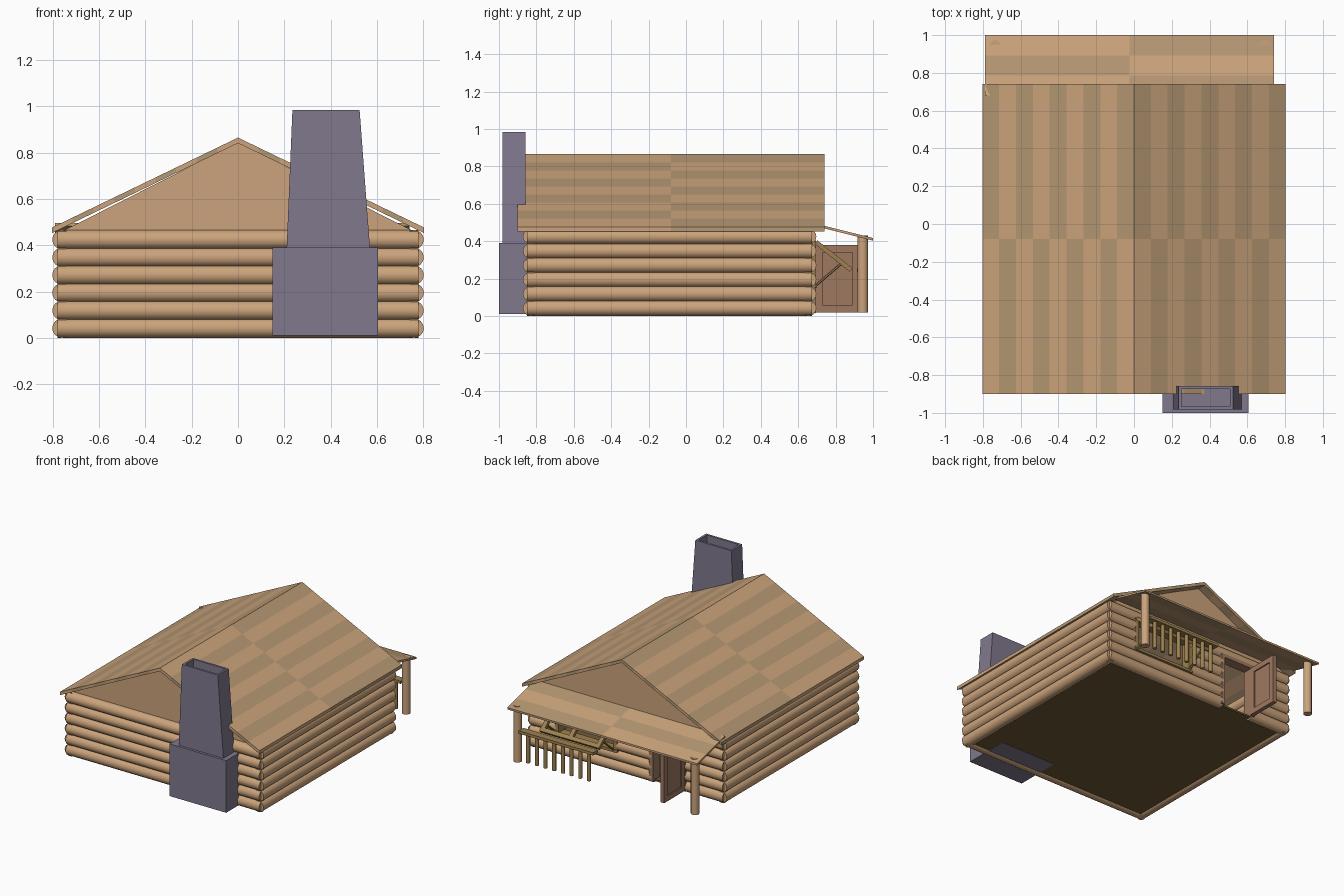
import bpy, bmesh, math
from mathutils import Vector, Matrix

if "Cube" in bpy.data.objects:
    bpy.data.objects.remove(bpy.data.objects["Cube"])


def material(name, rgb):
    m = bpy.data.materials.new(name)
    m.diffuse_color = (*rgb, 1)
    m.use_nodes = True
    m.node_tree.nodes["Principled BSDF"].inputs["Base Color"].default_value = m.diffuse_color
    return m


LOG = material("log_wood", (0.60, 0.37, 0.20))
LIGHT = material("light_shingle", (0.60, 0.37, 0.20))
DARK = material("dark_shingle", (0.46, 0.31, 0.17))
STONE = material("stone", (0.22, 0.19, 0.27))
DOOR = material("door_wood", (0.34, 0.19, 0.12))
TRIM = material("trim_wood", (0.34, 0.22, 0.08))
FLOOR = material("floor_wood", (0.16, 0.10, 0.04))


def finish(bm, name, *mats):
    bmesh.ops.recalc_face_normals(bm, faces=bm.faces)
    me = bpy.data.meshes.new(name)
    bm.to_mesh(me)
    bm.free()
    for m in mats:
        me.materials.append(m)
    ob = bpy.data.objects.new(name, me)
    bpy.context.collection.objects.link(ob)
    return ob


def add_box(bm, lo, hi):
    lo, hi = Vector(lo), Vector(hi)
    mat = Matrix.Translation((lo + hi) / 2) @ Matrix.Diagonal((*(hi - lo), 1))
    return bmesh.ops.create_cube(bm, size=1, matrix=mat)["verts"]


def boxes(name, mat, *pairs):
    bm = bmesh.new()
    for lo, hi in pairs:
        add_box(bm, lo, hi)
    return finish(bm, name, mat)


def rods(name, mat, r, sides, *pairs):
    bm = bmesh.new()
    for p, q in pairs:
        p, q = Vector(p), Vector(q)
        d = q - p
        m = Matrix.Translation((p + q) / 2) @ d.to_track_quat("Z", "Y").to_matrix().to_4x4()
        bmesh.ops.create_cone(bm, cap_ends=True, segments=sides, radius1=r, radius2=r,
                              depth=d.length, matrix=m)
    for f in bm.faces:
        f.smooth = sides > 6 and len(f.verts) == 4
    return finish(bm, name, mat)


def checker_slab(name, corner, u, v, nu, nv, thick):
    """Roof slab spanned by u and v, checkered in nu x nv cells."""
    corner, u, v = Vector(corner), Vector(u), Vector(v)
    bm = bmesh.new()
    g = [[bm.verts.new(corner + u * (i / nu) + v * (j / nv)) for j in range(nv + 1)]
         for i in range(nu + 1)]
    for i in range(nu):
        for j in range(nv):
            f = bm.faces.new((g[i][j], g[i + 1][j], g[i + 1][j + 1], g[i][j + 1]))
            f.material_index = (i + j) % 2
    ext = bmesh.ops.extrude_face_region(bm, geom=bm.faces[:], use_keep_orig=True)
    for w in ext["geom"]:
        if isinstance(w, bmesh.types.BMVert):
            w.co.z -= thick
    return finish(bm, name, LIGHT, DARK)


# Log walls: six stacked logs per side
X, YF, YB, R, N = 0.76, -0.83, 0.655, 0.042, 6
zs = [0.042 + i * 0.0765 for i in range(N)]
for name, x in (("left_wall_logs", -X), ("right_wall_logs", X)):
    rods(name, LOG, R, 16, *[((x, YF - 0.02, z), (x, YB + 0.02, z)) for z in zs])
rods("front_wall_logs", LOG, R, 16, *[((-X - 0.02, YF, z), (X + 0.02, YF, z)) for z in zs])

# Back wall logs leave gaps for the doorway and the window
E, D0, D1, W0, W1 = X + 0.02, -0.46, -0.21, 0.08, 0.56
back = []
for i, z in enumerate(zs):
    if i == N - 1:
        spans = [(-E, E)]
    elif i < 2:
        spans = [(-E, D0), (D1, E)]
    else:
        spans = [(-E, D0), (D1, W0), (W1, E)]
    back += [((a, YB, z), (b, YB, z)) for a, b in spans]
rods("back_wall_logs", LOG, R, 16, *back)

# Floor
boxes("floor", FLOOR, ((-0.77, -0.84, 0.012), (0.77, 0.67, 0.025)))

# Gables
for name, y in (("front_gable", YF), ("back_gable", YB)):
    bm = bmesh.new()
    f = bm.faces.new([bm.verts.new(p) for p in
                      ((-0.77, y, 0.455), (0.77, y, 0.455), (0, y, 0.845))])
    ext = bmesh.ops.extrude_face_region(bm, geom=[f], use_keep_orig=True)
    bmesh.ops.translate(bm, vec=(0, 0.02, 0),
                        verts=[v for v in ext["geom"] if isinstance(v, bmesh.types.BMVert)])
    finish(bm, name, LOG)

# Main roof and porch roof
for name, s in (("left_roof", -1), ("right_roof", 1)):
    checker_slab(name, (0, -0.9, 0.865), (s * 0.803, 0, -0.388), (0, 1.64, 0), 9, 2, 0.024)
checker_slab("porch_roof", (-0.79, 0.68, 0.497), (1.53, 0, 0), (0, 0.32, -0.08), 2, 3, 0.014)

# Chimney: block base and tapered, hollow stack
boxes("chimney_base", STONE, ((0.15, -1.0, 0.01), (0.605, -0.66, 0.39)))
bm = bmesh.new()
for v in add_box(bm, (0.21, -0.982, 0.385), (0.57, -0.857, 0.985)):
    if v.co.z > 0.9:
        v.co.x = 0.235 if v.co.x < 0.4 else 0.525
top = max(bm.faces, key=lambda f: f.calc_center_median().z)
bmesh.ops.inset_region(bm, faces=[top], thickness=0.022)
ext = bmesh.ops.extrude_face_region(bm, geom=[top])
bmesh.ops.translate(bm, vec=(0, 0, -0.3),
                    verts=[v for v in ext["geom"] if isinstance(v, bmesh.types.BMVert)])
bmesh.ops.delete(bm, geom=[f for f in [top] if f.is_valid], context="FACES_ONLY")
finish(bm, "chimney_stack", STONE)

# Porch posts and railing
PY = 0.945
rods("porch_posts", LOG, 0.029, 12, *[((x, PY, 0.02), (x, PY, 0.43)) for x in (-0.735, 0.695)])
boxes("porch_rail", TRIM, ((0.07, PY - 0.03, 0.235), (0.67, PY + 0.025, 0.255)))
rods("porch_balusters", TRIM, 0.014, 8,
     *[((0.12 + i * 0.07, PY, 0.03), (0.12 + i * 0.07, PY, 0.24)) for i in range(8)])

# Door frame and open door
boxes("door_frame", DOOR,
      ((D0 - 0.02, 0.62, 0.015), (D0 + 0.01, 0.695, 0.4)),
      ((D1 - 0.01, 0.62, 0.015), (D1 + 0.02, 0.695, 0.4)),
      ((D0 - 0.02, 0.62, 0.38), (D1 + 0.02, 0.695, 0.405)))
xa, xb, ya, yb, za, zb, w = -0.475, -0.445, 0.69, 0.93, 0.018, 0.38, 0.04
boxes("door", DOOR,
      ((xa, ya, za), (xb, ya + w, zb)), ((xa, yb - w, za), (xb, yb, zb)),
      ((xa, ya + w, za), (xb, yb - w, za + w)), ((xa, ya + w, zb - w), (xb, yb - w, zb)),
      ((xa + 0.009, ya + w, za + w), (xb - 0.009, yb - w, zb - w)))

# Window frame
boxes("window_frame", TRIM,
      ((W0 - 0.01, 0.63, 0.15), (W0 + 0.02, 0.695, 0.4)),
      ((W1 - 0.02, 0.63, 0.15), (W1 + 0.01, 0.695, 0.4)),
      ((W0, 0.63, 0.15), (W1, 0.7, 0.17)), ((W0, 0.63, 0.38), (W1, 0.695, 0.4)))

# Propped two-pane window sash, hinged along its top edge
L, t, b, xm = 0.24, 0.012, 0.03, (W0 + W1) / 2
sash = boxes("window_sash", TRIM,
             ((W0, -t, -b), (W1, t, 0)), ((W0, -t, -L), (W1, t, -L + b)),
             ((W0, -t, -L + b), (W0 + b, t, -b)), ((W1 - b, -t, -L + b), (W1, t, -b)),
             ((xm - b / 2, -t, -L + b), (xm + b / 2, t, -b)))
sash.location = (0, 0.695, 0.395)
sash.rotation_euler.x = math.radians(51.7)
rods("window_props", TRIM, 0.007, 6,
     *[((x, 0.69, 0.16), (x, 0.83, 0.28)) for x in (W0 + 0.015, W1 - 0.015)])
